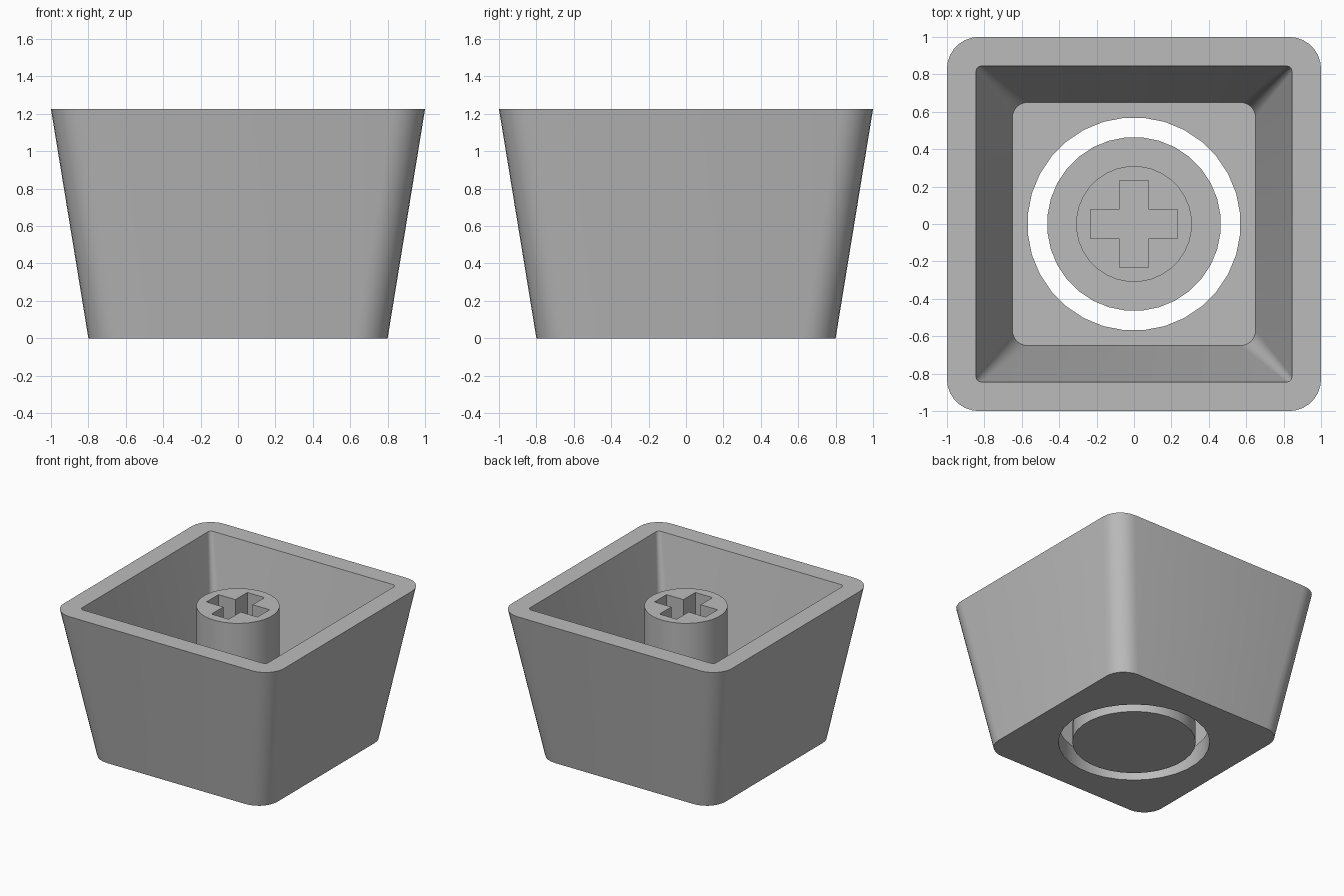
import bpy, bmesh
from math import cos, sin, pi, radians

if "Cube" in bpy.data.objects:
    bpy.data.objects.remove(bpy.data.objects["Cube"])

HEIGHT, FLOOR, STEM_TOP = 1.225, 0.16, 1.155
ARC = 8                      # points per corner, so every ring has 4 * ARC

grey = bpy.data.materials.new("plain grey")
grey.use_nodes = True
grey.diffuse_color = (0.5, 0.5, 0.5, 1)
grey.node_tree.nodes["Principled BSDF"].inputs["Base Color"].default_value = (0.5, 0.5, 0.5, 1)


def rounded_square(half, radius, z):
    """Ring of points round a square with rounded corners."""
    points = []
    for corner in range(4):
        mid = corner * pi / 2 + pi / 4
        cx = (half - radius) * (1 if cos(mid) > 0 else -1)
        cy = (half - radius) * (1 if sin(mid) > 0 else -1)
        for k in range(ARC):
            a = corner * pi / 2 + k / (ARC - 1) * pi / 2
            points.append((cx + radius * cos(a), cy + radius * sin(a), z))
    return points


def circle(radius, z):
    """Ring of points round a circle, aligned with the rounded squares."""
    n = 4 * ARC
    return [(radius * cos((i + 0.5) * 2 * pi / n),
             radius * sin((i + 0.5) * 2 * pi / n), z) for i in range(n)]


def loft(name, rings, closed=False):
    """Skin a list of rings; close it into a loop or cap both ends."""
    bm = bmesh.new()
    loops = [[bm.verts.new(p) for p in ring] for ring in rings]
    n = len(loops[0])
    pairs = list(zip(loops, loops[1:]))
    if closed:
        pairs.append((loops[-1], loops[0]))
    else:
        bm.faces.new(loops[0][::-1])
        bm.faces.new(loops[-1])
    for low, high in pairs:
        for i in range(n):
            j = (i + 1) % n
            bm.faces.new((low[i], low[j], high[j], high[i]))
    bmesh.ops.recalc_face_normals(bm, faces=bm.faces)
    mesh = bpy.data.meshes.new(name)
    bm.to_mesh(mesh)
    bm.free()
    mesh.materials.append(grey)
    obj = bpy.data.objects.new(name, mesh)
    bpy.context.collection.objects.link(obj)
    return obj


def activate(obj):
    bpy.ops.object.select_all(action='DESELECT')
    obj.select_set(True)
    bpy.context.view_layer.objects.active = obj


# Flared hollow shell with a round hole through its floor
shell = loft("shell", [
    circle(0.57, 0),
    rounded_square(0.8, 0.17, 0),
    rounded_square(1.0, 0.17, HEIGHT),
    rounded_square(0.845, 0.03, HEIGHT),
    rounded_square(0.65, 0.08, FLOOR),
    circle(0.57, FLOOR),
], closed=True)

# Disc in the hole, with the round stem rising from it
stem = loft("stem_and_disc", [
    circle(0.465, 0), circle(0.465, FLOOR),
    circle(0.31, FLOOR), circle(0.31, STEM_TOP),
])

# Cross-shaped socket cut into the stem
arm, width = 0.232, 0.078
cross = []
for q in range(4):
    c, s = round(cos(q * pi / 2)), round(sin(q * pi / 2))
    for x, y in ((arm, -width), (arm, width), (width, width)):
        cross.append((x * c - y * s, x * s + y * c))
cutter = loft("socket_cutter", [[(x, y, z) for x, y in cross]
                                for z in (0.7, STEM_TOP + 0.1)])
cutter.hide_render = True
socket = stem.modifiers.new("socket", 'BOOLEAN')
socket.operation = 'DIFFERENCE'
socket.solver = 'EXACT'
socket.object = cutter
activate(stem)
bpy.ops.object.modifier_apply(modifier=socket.name)
bpy.data.objects.remove(cutter)

for obj in (shell, stem):
    activate(obj)
    bpy.ops.object.shade_smooth_by_angle(angle=radians(30))
